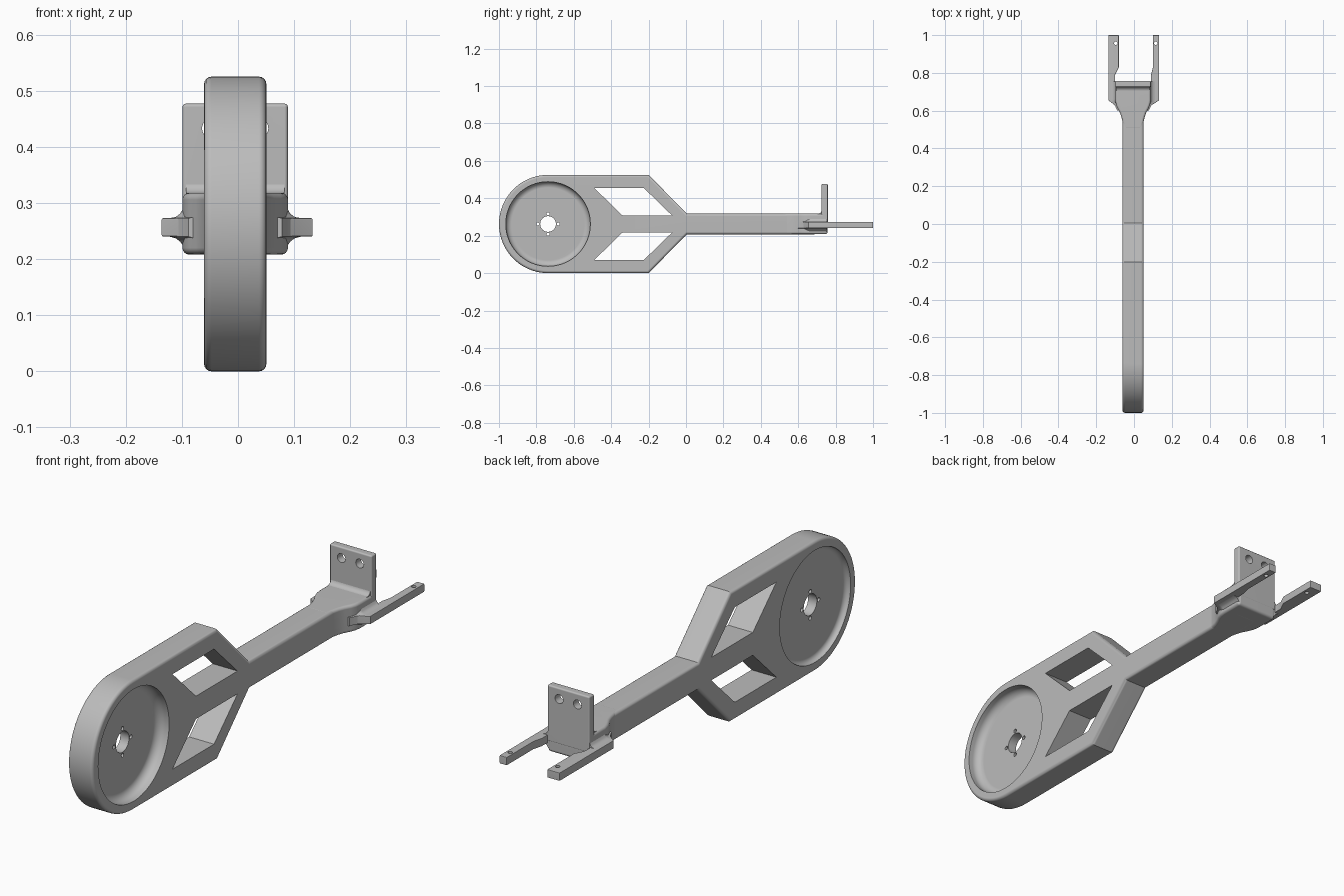
import bpy, bmesh
from math import sin, cos, pi, radians
from mathutils import Vector, Matrix

if "Cube" in bpy.data.objects:
    bpy.data.objects.remove(bpy.data.objects["Cube"])

grey = bpy.data.materials.new("plain grey")
grey.use_nodes = True
grey.diffuse_color = (0.5, 0.5, 0.5, 1)
grey.node_tree.nodes["Principled BSDF"].inputs["Base Color"].default_value = (0.5, 0.5, 0.5, 1)

MID = -0.005            # middle of the arm in x
HALF = 0.0555           # half width of the arm
AXIS = 0.2625           # height of the wheel centre
HUB_Y = -0.7375
RADIUS = 0.2625


def loft(name, rings):
    """Skin closed rings of points and cap both ends."""
    bm = bmesh.new()
    rows = [[bm.verts.new(p) for p in ring] for ring in rings]
    n = len(rows[0])
    for a, b in zip(rows, rows[1:]):
        for i in range(n):
            j = (i + 1) % n
            bm.faces.new((a[i], a[j], b[j], b[i]))
    bm.faces.new(rows[0][::-1])
    bm.faces.new(rows[-1])
    bmesh.ops.recalc_face_normals(bm, faces=bm.faces)
    mesh = bpy.data.meshes.new(name)
    bm.to_mesh(mesh)
    bm.free()
    mesh.materials.append(grey)
    ob = bpy.data.objects.new(name, mesh)
    bpy.context.collection.objects.link(ob)
    return ob


def prism(name, pts, axis, lo, hi):
    """Extrude a flat outline along one axis."""
    def place(p, h):
        q = list(p)
        q.insert("xyz".index(axis), h)
        return q
    return loft(name, [[place(p, h) for p in pts] for h in (lo, hi)])


def circle(u, v, r, n=32):
    return [(u + r * cos(2 * pi * i / n), v + r * sin(2 * pi * i / n)) for i in range(n)]


def apply(ob, kind, **settings):
    bpy.ops.object.select_all(action="DESELECT")
    bpy.context.view_layer.objects.active = ob
    ob.select_set(True)
    mod = ob.modifiers.new(kind, kind)
    for key, value in settings.items():
        setattr(mod, key, value)
    bpy.ops.object.modifier_apply(modifier=mod.name)


def bevel(ob, width, angle=50, segments=4):
    apply(ob, "BEVEL", width=width, segments=segments, limit_method="ANGLE",
          angle_limit=radians(angle))


def cut(ob, tool):
    tool.hide_render = True
    apply(ob, "BOOLEAN", operation="DIFFERENCE", object=tool, solver="EXACT")
    bpy.data.objects.remove(tool)


def finish(ob):
    bpy.ops.object.select_all(action="DESELECT")
    bpy.context.view_layer.objects.active = ob
    ob.select_set(True)
    bpy.ops.object.shade_smooth_by_angle(angle=radians(32))
    apply(ob, "WEIGHTED_NORMAL", keep_sharp=True)


# Wheel housing, fork and arm in one side outline
arc = [(HUB_Y + RADIUS * cos(a), AXIS + RADIUS * sin(a))
       for a in (pi / 2 + pi * i / 40 for i in range(41))]
upper = [(0.7, 0.055), (0.005, 0.055), (-0.2, RADIUS)]
outline = [(y, AXIS + z) for y, z in upper] + arc
outline += [(y, AXIS - z) for y, z in reversed(upper)]
body = prism("arm_and_wheel_housing", outline, "x", MID - HALF, MID + HALF)
bevel(body, 0.013)

# Slanted openings of the fork
for s in (1, -1):
    window = [(-0.49, 0.192), (-0.225, 0.192), (-0.075, 0.046), (-0.34, 0.046)]
    cut(body, prism("cutter", [(y, AXIS + s * z) for y, z in window], "x", -0.3, 0.3))

# Round recesses with a filleted floor, deeper on the left side
for s, depth, fillet in ((1, 0.05, 0.032), (-1, 0.022, 0.02)):
    steps = [(depth - fillet + fillet * sin(a), 0.226 - fillet + fillet * cos(a))
             for a in (pi / 2 * i / 8 for i in range(9))]
    rings = []
    for d, r in [(-0.05, 0.226)] + steps:
        rings.append([(MID + s * (HALF - d), y, z) for y, z in circle(HUB_Y, AXIS, r, 80)])
    cut(body, loft("cutter", rings))

# Hub hole and four bolt holes
cut(body, prism("cutter", circle(HUB_Y, AXIS, 0.042), "x", -0.3, 0.3))
for i in range(4):
    y, z = HUB_Y + 0.054 * cos(i * pi / 2), AXIS + 0.054 * sin(i * pi / 2)
    cut(body, prism("cutter", circle(y, z, 0.008, 16), "x", -0.3, 0.3))
finish(body)

# Flared head at the end of the arm
flare = [(0.048, 0.5), (0.0555, 0.54), (0.061, 0.565), (0.07, 0.59), (0.082, 0.612),
         (0.09, 0.632), (0.094, 0.655), (0.094, 0.757)]
plan = [(MID + x, y) for x, y in flare] + [(MID - x, y) for x, y in reversed(flare)]
head = prism("flared_head", plan, "z", AXIS - 0.0545, AXIS + 0.0555)
bevel(head, 0.012)
finish(head)

# Upright mounting plate with two holes
plate = prism("mounting_plate", [(MID - 0.094, 0.725), (MID + 0.094, 0.725),
                                 (MID + 0.094, 0.758), (MID - 0.094, 0.758)],
              "z", 0.25, 0.477)
bevel(plate, 0.006, segments=3)
for s in (-1, 1):
    cut(plate, prism("cutter", circle(MID + s * 0.041, 0.433, 0.018), "y", 0.6, 0.9))
finish(plate)

# Concave fillet between the head and the plate
r, top = 0.022, AXIS + 0.055
web = [(0.735, top - 0.01), (0.735, top + r)]
web += [(0.726 - r + r * cos(a), top + r - r * sin(a))
        for a in (pi / 2 * i / 6 for i in range(7))]
web += [(0.726 - r, top - 0.01)]
finish(prism("plate_fillet", web, "x", MID - 0.088, MID + 0.088))

# Two prongs, each with a drilled tip and a blend into the head
for name, s, root, outer, tip, neck, hole in (
        ("right_prong", -1, 0.05, 0.136, 0.08, 0.1, 0.097),
        ("left_prong", 1, 0.04, 0.133, 0.1, 0.09, 0.115)):
    plan = [(root, 0.58), (neck - 0.008, 0.622), (outer, 0.655), (outer, 1.0), (tip, 1.0),
            (tip, 0.83), (neck, 0.79), (neck, 0.75), (root, 0.75)]
    prong = prism(name, [(s * x, y) for x, y in plan], "z", 0.24, 0.273)
    bevel(prong, 0.003, angle=80, segments=2)
    cut(prong, prism("cutter", circle(s * hole, 0.957, 0.009, 16), "z", 0.1, 0.4))
    finish(prong)

    section = [(-0.03, 0.222), (-0.003, 0.222), (0.003, 0.231), (0.011, 0.237), (0.022, 0.24),
               (0.022, 0.273), (0.011, 0.275), (0.003, 0.281), (-0.003, 0.292), (-0.03, 0.292)]
    rings = [[(MID + s * (0.095 + u - inset), y, z) for u, z in section]
             for y, inset in ((0.6, 0.034), (0.625, 0.022), (0.648, 0.004), (0.66, 0), (0.755, 0))]
    finish(loft(name + "_blend", rings))
